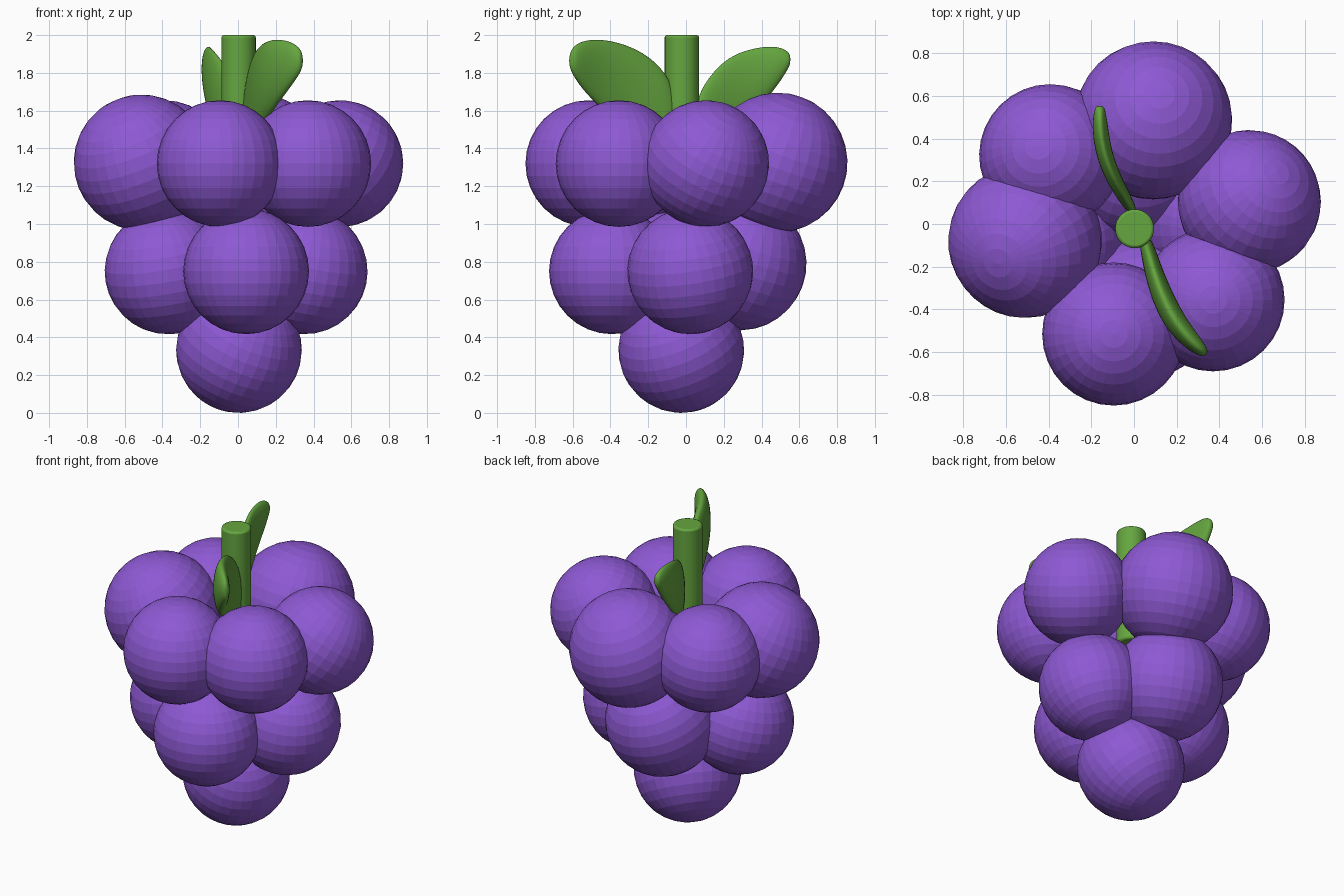
import bpy, bmesh, math
from mathutils import Vector

if "Cube" in bpy.data.objects:
    bpy.data.objects.remove(bpy.data.objects["Cube"])


def material(name, rgb):
    m = bpy.data.materials.new(name)
    m.diffuse_color = (*rgb, 1)
    m.use_nodes = True
    m.node_tree.nodes["Principled BSDF"].inputs["Base Color"].default_value = m.diffuse_color
    return m


PURPLE = material("purple_skin", (0.27, 0.10, 0.66))
GREEN = material("leaf_green", (0.13, 0.38, 0.05))

# Grapes: x, y, z, radius, tilt about x and y (degrees)
grapes = {
    "top": [
        (0.09, 0.485, 1.325, 0.37, -20, 5),
        (0.54, 0.105, 1.32, 0.335, -25, 25),
        (0.37, -0.355, 1.32, 0.335, 0, 0),
        (-0.095, -0.515, 1.32, 0.335, 0, 0),
        (-0.51, -0.08, 1.325, 0.36, 17, -22),
        (-0.39, 0.32, 1.32, 0.335, -8, -10),
    ],
    "middle": [
        (0.043, -0.392, 0.75, 0.333, 0, 0),
        (0.353, 0.023, 0.75, 0.333, 8, 12),
        (-0.02, 0.285, 0.79, 0.353, -20, 8),
        (-0.373, -0.05, 0.75, 0.333, 10, -10),
    ],
    "bottom": [(0.005, -0.025, 0.333, 0.333, 20, 25)],
}
for row, items in grapes.items():
    for i, (x, y, z, r, tx, ty) in enumerate(items):
        bpy.ops.mesh.primitive_uv_sphere_add(
            segments=32, ring_count=16, radius=r, location=(x, y, z),
            rotation=(math.radians(tx), math.radians(ty), 0))
        ob = bpy.context.object
        ob.name = f"grape_{row}_{i + 1}"
        ob.data.materials.append(PURPLE)

# Stem with a softened rim
bpy.ops.mesh.primitive_cylinder_add(vertices=32, radius=0.091, depth=0.8,
                                    location=(0.003, -0.022, 1.6))
stem = bpy.context.object
stem.name = "stem"
stem.data.materials.append(GREEN)
bev = stem.modifiers.new("rim", 'BEVEL')
bev.width, bev.segments = 0.012, 2
bpy.ops.object.shade_smooth_by_angle(angle=math.radians(40))


# Leaves: upright elliptical sections (x, y, low z, high z, thickness) along a curved path
def leaf(name, stations, sides=12):
    bm = bmesh.new()
    rings = []
    for i, (x, y, lo, hi, t) in enumerate(stations):
        a, b = stations[max(i - 1, 0)], stations[min(i + 1, len(stations) - 1)]
        d = Vector((b[0] - a[0], b[1] - a[1], 0)).normalized()
        side = Vector((d.y, -d.x, 0))
        ring = []
        for k in range(sides):
            ang = 2 * math.pi * k / sides
            p = Vector((x, y, (lo + hi) / 2)) + side * (t / 2 * math.cos(ang))
            p.z += (hi - lo) / 2 * 1.04 * math.sin(ang)
            ring.append(bm.verts.new(p))
        rings.append(ring)
    for r0, r1 in zip(rings, rings[1:]):
        for k in range(sides):
            n = (k + 1) % sides
            bm.faces.new((r0[k], r0[n], r1[n], r1[k]))
    bm.faces.new(rings[0])
    bm.faces.new(rings[-1])
    bmesh.ops.recalc_face_normals(bm, faces=bm.faces)
    for f in bm.faces:
        f.smooth = True
    me = bpy.data.meshes.new(name)
    bm.to_mesh(me)
    bm.free()
    ob = bpy.data.objects.new(name, me)
    bpy.context.collection.objects.link(ob)
    me.materials.append(GREEN)
    ob.modifiers.new("smooth", 'SUBSURF').levels = 2
    ob.modifiers["smooth"].render_levels = 2


leaf("leaf_front", [
    (0.04, -0.05, 1.42, 1.66, 0.04),
    (0.06, -0.10, 1.42, 1.80, 0.07),
    (0.09, -0.22, 1.46, 1.91, 0.09),
    (0.14, -0.36, 1.54, 1.965, 0.11),
    (0.20, -0.47, 1.63, 1.98, 0.11),
    (0.27, -0.55, 1.72, 1.97, 0.09),
    (0.32, -0.595, 1.79, 1.94, 0.06),
    (0.338, -0.61, 1.83, 1.90, 0.03),
])
leaf("leaf_back", [
    (0.00, 0.05, 1.42, 1.64, 0.04),
    (-0.03, 0.10, 1.43, 1.75, 0.06),
    (-0.09, 0.20, 1.47, 1.87, 0.075),
    (-0.135, 0.31, 1.54, 1.92, 0.08),
    (-0.155, 0.41, 1.64, 1.94, 0.08),
    (-0.16, 0.49, 1.74, 1.94, 0.07),
    (-0.16, 0.54, 1.82, 1.915, 0.05),
    (-0.16, 0.553, 1.85, 1.89, 0.03),
])
